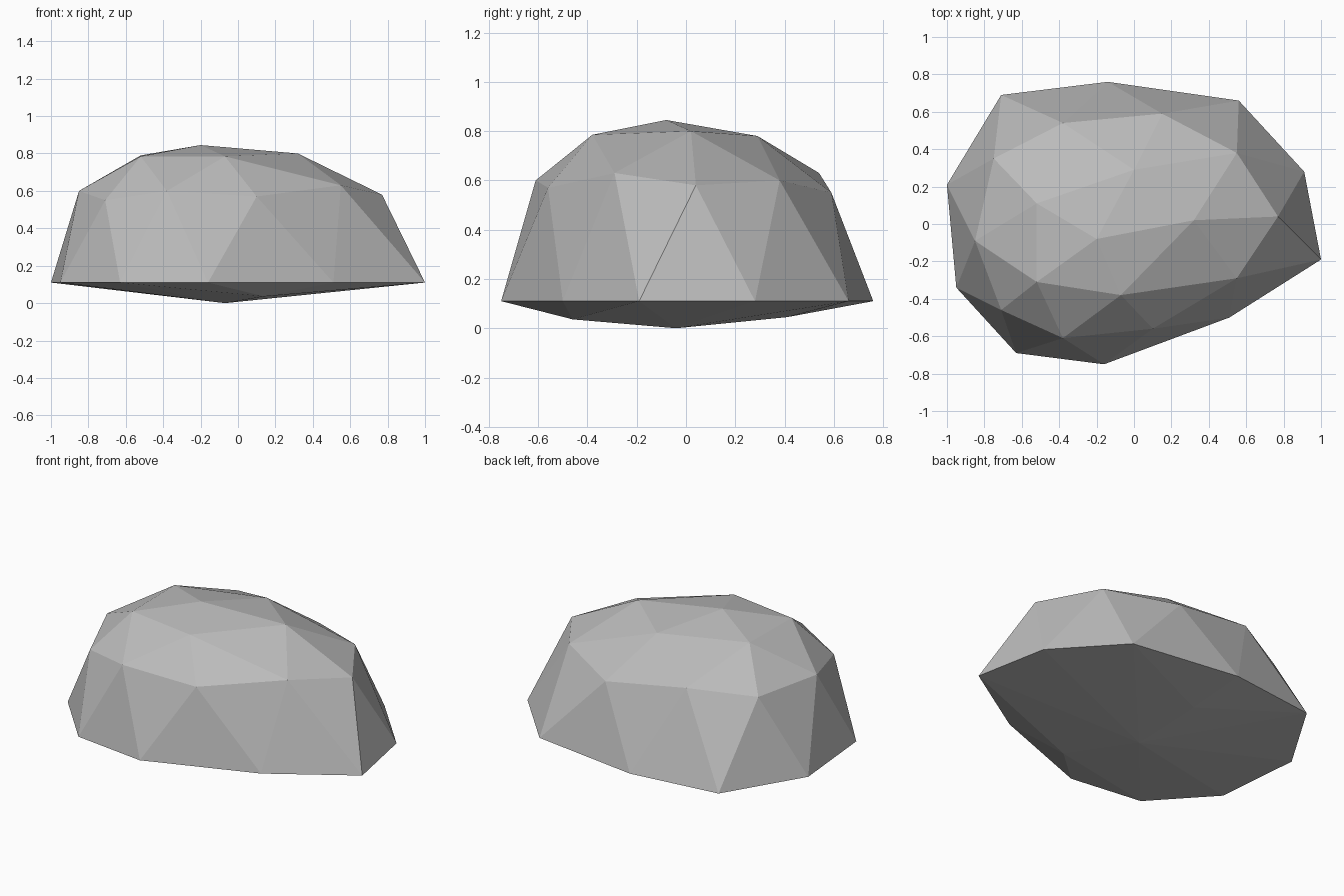
import bpy
import bmesh

# Remove the default object
default_cube = bpy.data.objects.get("Cube")
if default_cube:
    bpy.data.objects.remove(default_cube, do_unlink=True)


def make_material(name, color):
    material = bpy.data.materials.new(name)
    material.use_nodes = True
    material.diffuse_color = color
    material.node_tree.nodes["Principled BSDF"].inputs["Base Color"].default_value = color
    return material


def add_ring(mesh_builder, outline, height):
    """Add the points of one level outline of the boulder."""
    for x, y in outline:
        mesh_builder.verts.new((x, y, height))


def add_points(mesh_builder, points):
    for point in points:
        mesh_builder.verts.new(point)


boulder_mesh = bmesh.new()

# Wide foot outline
add_ring(boulder_mesh, [
    (-1, .21), (-.71, .69), (-.14, .76), (.56, .66), (.91, .28),
    (1, -.19), (.51, -.5), (-.16, -.75), (-.63, -.69), (-.95, -.34),
], .11)

# Shoulder corners
add_points(boulder_mesh, [
    (-.85, -.09, .6), (-.75, .35, .6), (-.38, .54, .63), (.15, .59, .55),
    (.55, .38, .6), (.77, .04, .58), (.55, -.29, .63), (.1, -.56, .57),
    (-.38, -.61, .6), (-.71, -.46, .55),
])

# Crown corners and peak
add_points(boulder_mesh, [
    (-.52, -.31, .785), (-.07, -.38, .785), (.32, .02, .8),
    (0, .29, .78), (-.52, .11, .79), (-.2, -.08, .845),
])

# Shallow underside
add_points(boulder_mesh, [(-.07, -.04, 0), (.14, -.46, .036), (-.1, .41, .045)])

# Wrap the corners in flat facets
hull = bmesh.ops.convex_hull(boulder_mesh, input=boulder_mesh.verts[:])
unused = [v for v in boulder_mesh.verts if not v.link_faces]
bmesh.ops.delete(boulder_mesh, geom=unused, context="VERTS")
bmesh.ops.recalc_face_normals(boulder_mesh, faces=boulder_mesh.faces[:])
for face in boulder_mesh.faces:
    face.smooth = False

mesh = bpy.data.meshes.new("boulder")
boulder_mesh.to_mesh(mesh)
boulder_mesh.free()
mesh.materials.append(make_material("stone grey", (.5, .5, .5, 1)))

boulder = bpy.data.objects.new("boulder", mesh)
bpy.context.collection.objects.link(boulder)
